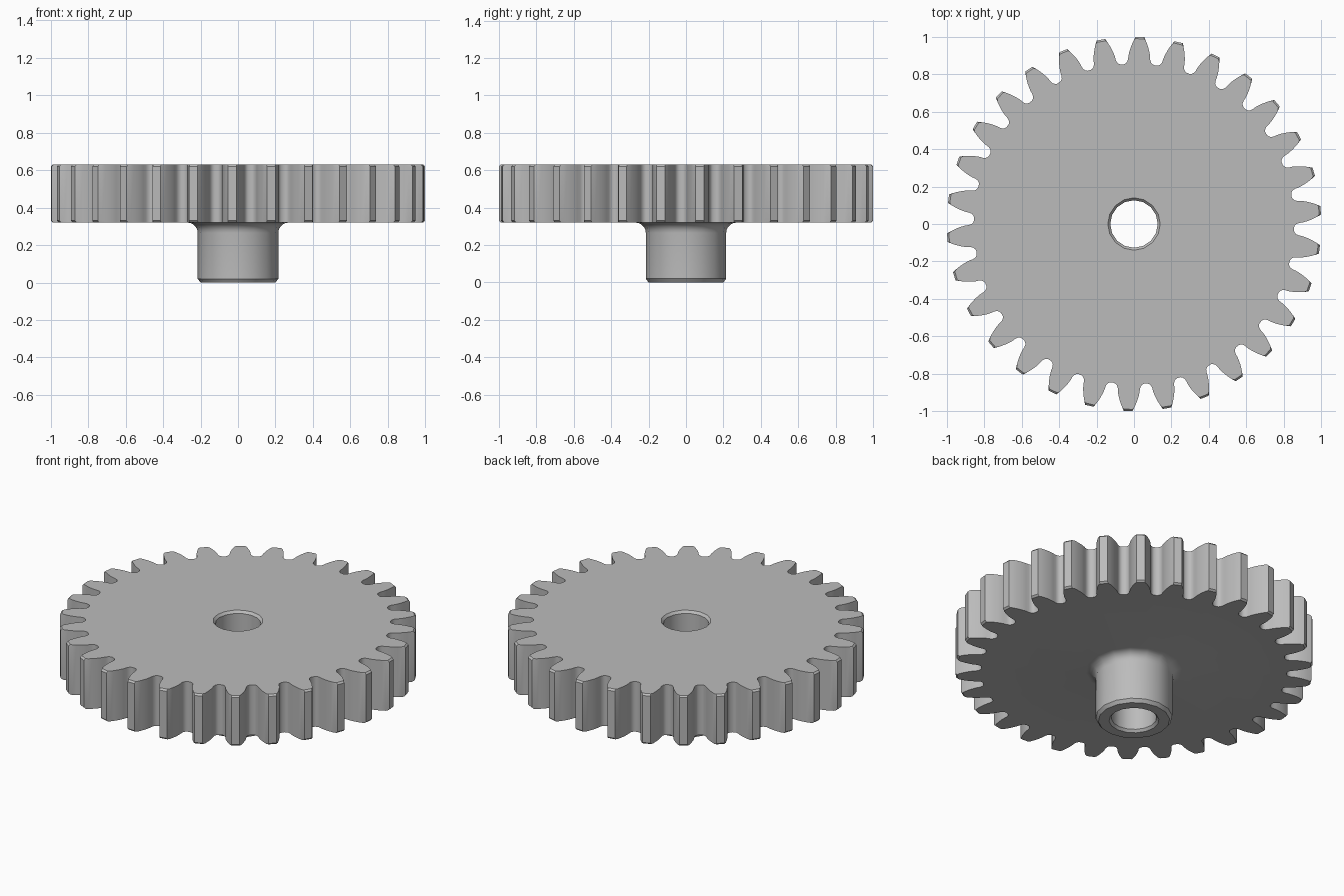
import bpy
import bmesh
from math import acos, cos, sin, tan, pi, radians

cube = bpy.data.objects.get("Cube")
if cube:
    bpy.data.objects.remove(cube)

# Gear proportions
TEETH = 30
TIP = 1.0
PITCH = TIP * TEETH / (TEETH + 2)
BASE = PITCH * cos(radians(20))
PHASE = radians(4.2)
LOW, HIGH = 0.32, 0.63
CHAMFER = 0.01
SIDES = 16


def involute(angle):
    return tan(angle) - angle


def flank():
    """Half a tooth as (radius, angle from tooth centre), root to tip."""
    start = pi / (2 * TEETH) + involute(radians(20))
    points = [(0.855, 0.094), (0.859, 0.083), (0.868, 0.073)]
    steps = 6
    for i in range(steps + 1):
        r = BASE + (TIP - BASE) * i / steps
        points.append((r, start - involute(acos(min(1, BASE / r)))))
    return points


def tooth_outline():
    half = flank()
    tooth = [(r, -a) for r, a in half] + [(r, a) for r, a in reversed(half)]
    return [(r, PHASE + 2 * pi * k / TEETH + a)
            for k in range(TEETH) for r, a in tooth]


def add_ring(bm, polar, z):
    return [bm.verts.new((r * cos(a), r * sin(a), z)) for r, a in polar]


def circle(r):
    return [(r, 2 * pi * i / SIDES) for i in range(SIDES)]


def skin(bm, rings):
    """Join matching rings with quads."""
    for lower, upper in zip(rings, rings[1:]):
        n = len(lower)
        for i in range(n):
            j = (i + 1) % n
            bm.faces.new((lower[i], lower[j], upper[j], upper[i]))


def fill_between(bm, outer, inner):
    """Flat cap between an outline and a round hole."""
    edges = []
    for ring in (outer, inner):
        for a, b in zip(ring, ring[1:] + ring[:1]):
            edges.append(bm.edges.get((a, b)))
    bmesh.ops.triangle_fill(bm, edges=edges, use_beauty=True)


bm = bmesh.new()

# Toothed rim with slightly chamfered tips
outline = tooth_outline()
trimmed = [(min(r, TIP - CHAMFER), a) for r, a in outline]
rim = [add_ring(bm, trimmed, LOW), add_ring(bm, outline, LOW + CHAMFER),
       add_ring(bm, outline, HIGH - CHAMFER), add_ring(bm, trimmed, HIGH)]
skin(bm, rim)

# Hub with a flared neck, chamfered foot and a through bore
FILLET = 0.055
neck = [(0.215 + FILLET * (1 - cos(t)), LOW - FILLET * (1 - sin(t)))
        for t in [pi / 2 * i / 5 for i in range(6)]]
profile = [(r, z) for r, z in reversed(neck)]
profile += [(0.215, 0.02), (0.2, 0), (0.14, 0), (0.127, 0.015),
            (0.127, HIGH - 0.015), (0.14, HIGH)]
hub = [add_ring(bm, circle(r), z) for r, z in profile]
skin(bm, hub)

# Flat faces of the wheel
fill_between(bm, rim[0], hub[0])
fill_between(bm, rim[-1], hub[-1])
bmesh.ops.recalc_face_normals(bm, faces=bm.faces)

mesh = bpy.data.meshes.new("spur_gear")
bm.to_mesh(mesh)
bm.free()
gear = bpy.data.objects.new("spur_gear", mesh)
bpy.context.collection.objects.link(gear)

# Plain grey finish
grey = bpy.data.materials.new("plain_grey")
grey.use_nodes = True
colour = (0.5, 0.5, 0.5, 1)
grey.diffuse_color = colour
grey.node_tree.nodes["Principled BSDF"].inputs["Base Color"].default_value = colour
mesh.materials.append(grey)

bpy.ops.object.select_all(action="DESELECT")
gear.select_set(True)
bpy.context.view_layer.objects.active = gear
bpy.ops.object.shade_smooth_by_angle(angle=radians(30))
